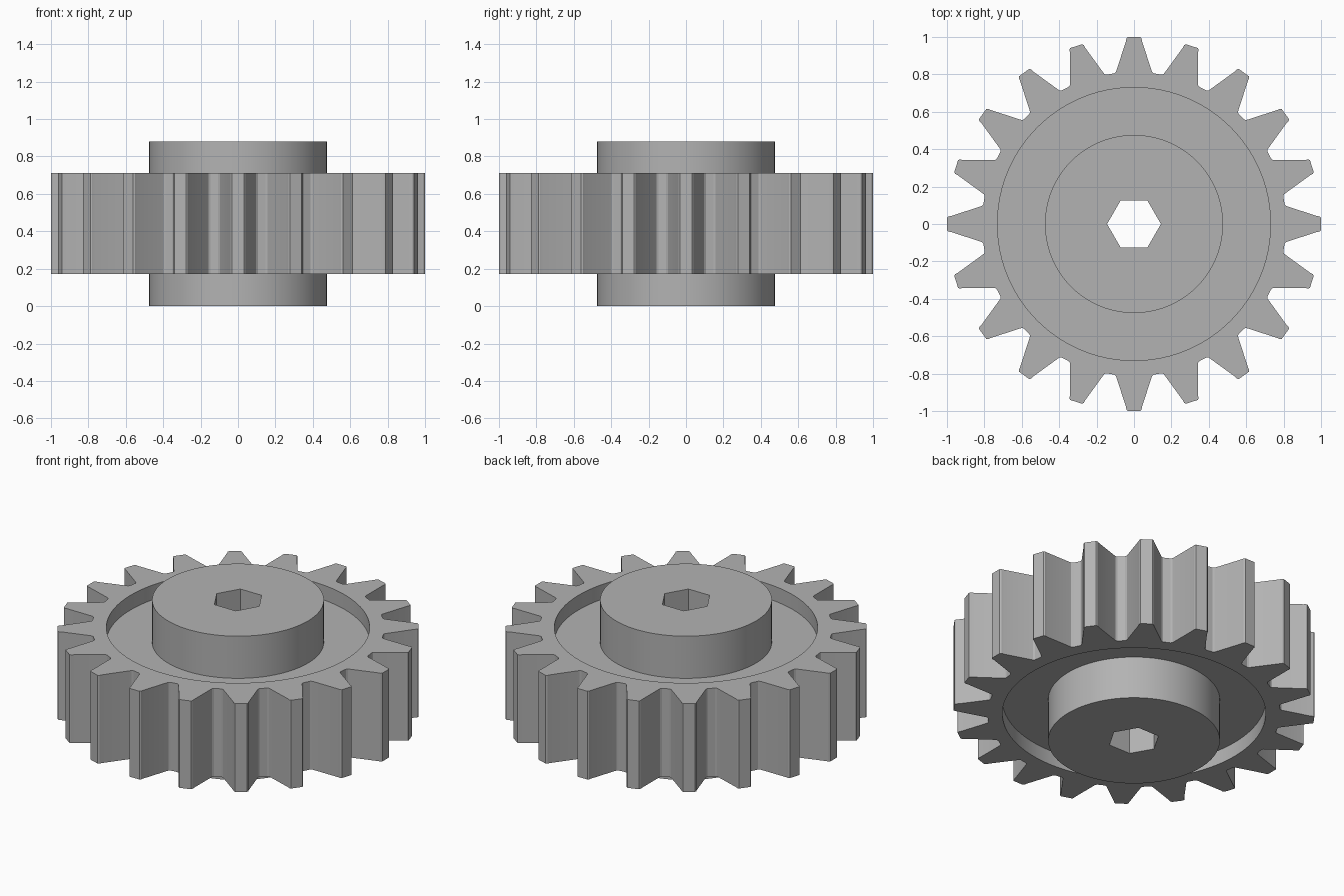
import bpy, bmesh, math
from mathutils import Vector, Matrix

cube = bpy.data.objects.get("Cube")
if cube:
    bpy.data.objects.remove(cube, do_unlink=True)

TEETH = 20
# Heights: hub ends, rim faces and sunken web faces
HUB_Z, RIM_Z, WEB_Z = (0.0, 0.88), (0.172, 0.712), (0.26, 0.622)

steel = bpy.data.materials.new("grey metal")
steel.use_nodes = True
steel.diffuse_color = (0.45, 0.45, 0.45, 1)
steel.node_tree.nodes["Principled BSDF"].inputs["Base Color"].default_value = steel.diffuse_color


def circle(radius, sides):
    return [Vector((radius * math.cos(math.tau * i / sides),
                    radius * math.sin(math.tau * i / sides))) for i in range(sides)]


def tooth_outline():
    # Half a tooth pointing along +x: root, fillet, flank, rounded tip
    half = [(0.805, 0.106), (0.812, 0.097), (0.828, 0.0915),
            (0.977, 0.043), (0.993, 0.040), (1.0, 0.033)]
    tooth = [Vector((x, -y)) for x, y in half] + [Vector(p) for p in reversed(half)]
    return [Matrix.Rotation(math.tau * k / TEETH, 2) @ p for k in range(TEETH) for p in tooth]


bm = bmesh.new()


def ring(points, z):
    verts = [bm.verts.new((p.x, p.y, z)) for p in points]
    edges = [bm.edges.new((v, verts[i - 1])) for i, v in enumerate(verts)]
    return verts, edges


def wall(points, z0, z1):
    low, high = ring(points, z0)[0], ring(points, z1)[0]
    for i in range(len(low)):
        bm.faces.new((low[i - 1], low[i], high[i], high[i - 1]))


def annulus(outer, inner, z):
    edges = ring(outer, z)[1] + ring(inner, z)[1]
    bmesh.ops.triangle_fill(bm, edges=edges, use_beauty=True, normal=(0, 0, 1))


outline = tooth_outline()
recess = circle(0.73, 96)
hub = circle(0.476, 96)
bore = circle(0.144, 6)

# Teeth and hexagonal bore run the full height of their parts
wall(outline, *RIM_Z)
wall(bore, *HUB_Z)

# Rim face, recess wall, web, hub wall and hub face on both sides
for hub_z, rim_z, web_z in zip(HUB_Z, RIM_Z, WEB_Z):
    annulus(outline, recess, rim_z)
    wall(recess, rim_z, web_z)
    annulus(recess, hub, web_z)
    wall(hub, web_z, hub_z)
    annulus(hub, bore, hub_z)

bmesh.ops.remove_doubles(bm, verts=bm.verts, dist=0.0001)
bmesh.ops.recalc_face_normals(bm, faces=bm.faces)

mesh = bpy.data.meshes.new("spur_gear")
bm.to_mesh(mesh)
bm.free()
mesh.materials.append(steel)
gear = bpy.data.objects.new("spur_gear", mesh)
bpy.context.collection.objects.link(gear)

bpy.ops.object.select_all(action="DESELECT")
gear.select_set(True)
bpy.context.view_layer.objects.active = gear
bpy.ops.object.shade_smooth_by_angle(angle=math.radians(20))
